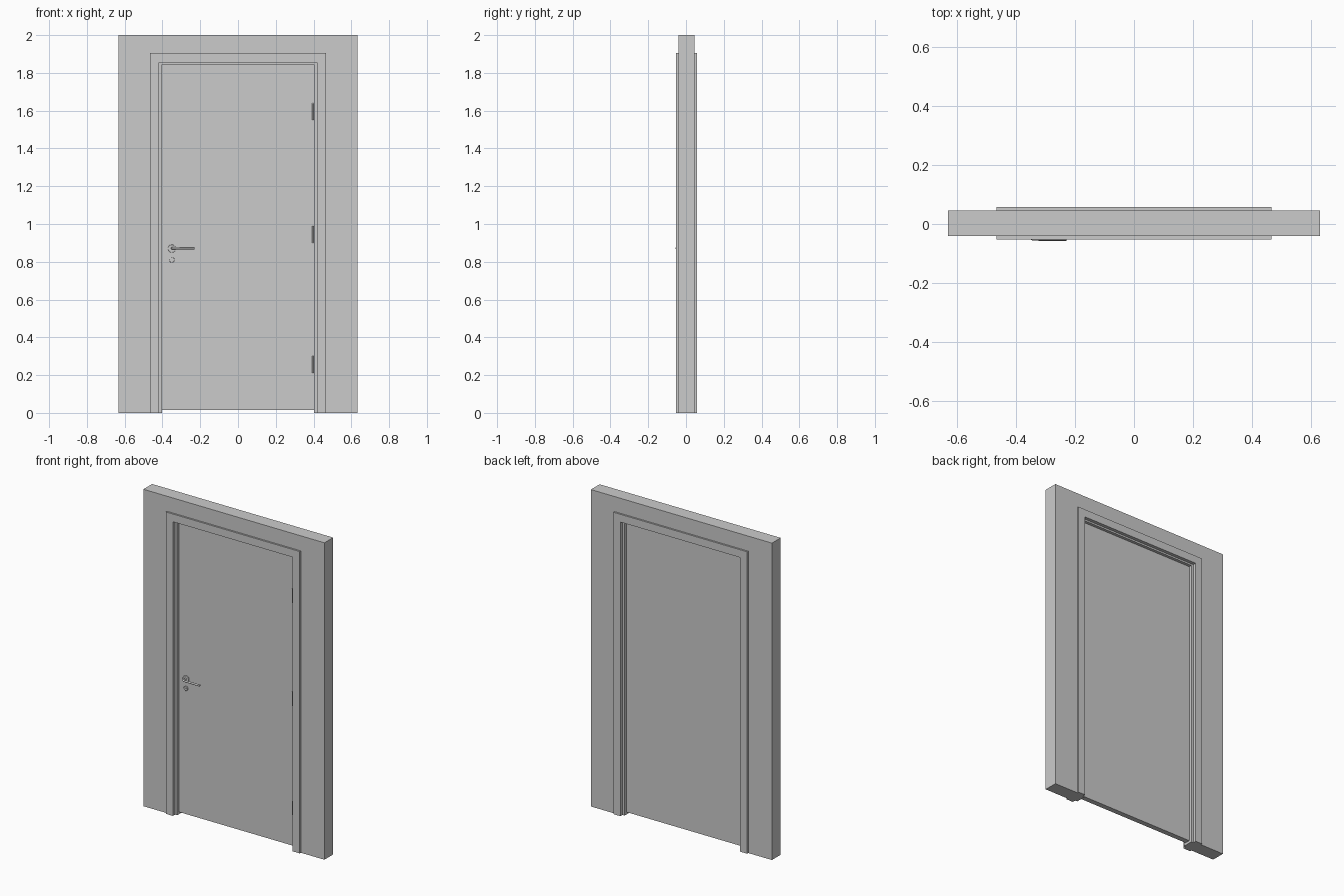
import bpy, bmesh, math

if "Cube" in bpy.data.objects:
    bpy.data.objects.remove(bpy.data.objects["Cube"])

def portal(name, ow, oz, iw, iz, y0, y1):
    """Upside-down U outline extruded along y."""
    pts = [(-ow, 0), (-ow, oz), (ow, oz), (ow, 0), (iw, 0), (iw, iz), (-iw, iz), (-iw, 0)]
    bm = bmesh.new()
    a = [bm.verts.new((x, y0, z)) for x, z in pts]
    b = [bm.verts.new((x, y1, z)) for x, z in pts]
    # left leg, head, right leg on both faces
    for q in ((0, 1, 6, 7), (1, 2, 5, 6), (2, 3, 4, 5)):
        bm.faces.new([a[i] for i in q])
        bm.faces.new([b[i] for i in reversed(q)])
    for i in range(8):
        j = (i + 1) % 8
        bm.faces.new((a[i], b[i], b[j], a[j]))
    bmesh.ops.recalc_face_normals(bm, faces=bm.faces)
    me = bpy.data.meshes.new(name)
    bm.to_mesh(me)
    bm.free()
    ob = bpy.data.objects.new(name, me)
    bpy.context.collection.objects.link(ob)
    return ob

def box(name, x0, x1, y0, y1, z0, z1):
    bpy.ops.mesh.primitive_cube_add(size=1, location=((x0+x1)/2, (y0+y1)/2, (z0+z1)/2))
    ob = bpy.context.object
    ob.name = name
    ob.scale = (x1-x0, y1-y0, z1-z0)
    return ob

def cylinder(name, r, length, loc, rot=(0, 0, 0), bevel=0):
    bpy.ops.mesh.primitive_cylinder_add(vertices=32, radius=r, depth=length, location=loc, rotation=rot)
    ob = bpy.context.object
    ob.name = name
    if bevel:
        m = ob.modifiers.new("bevel", 'BEVEL')
        m.width, m.segments = bevel, 3
    bpy.ops.object.shade_smooth_by_angle()
    return ob

# wall, jamb and the two casings
portal("wall", 0.632, 2.0, 0.418, 1.856, -0.041, 0.046)
portal("door_jamb", 0.418, 1.856, 0.403, 1.845, -0.031, 0.036)
portal("front_casing", 0.467, 1.905, 0.418, 1.856, -0.052, -0.041)
portal("back_casing", 0.467, 1.905, 0.418, 1.856, 0.046, 0.057)

# door leaf
LEAF = -0.015
box("door_leaf", -0.4025, 0.4025, LEAF, 0.018, 0.015, 1.8445)

# hinges
for i, z in enumerate((0.255, 0.945, 1.595)):
    cylinder(f"hinge_{i+1}", 0.005, 0.09, (0.397, LEAF - 0.004, z), bevel=0.0015)

# handle and keyhole roses
turn = (math.pi/2, 0, 0)
cylinder("handle_rose", 0.021, 0.008, (-0.35, LEAF - 0.004, 0.87), turn, 0.002)
cylinder("keyhole_rose", 0.014, 0.008, (-0.35, LEAF - 0.004, 0.81), turn, 0.002)
cylinder("key_cylinder", 0.005, 0.004, (-0.35, LEAF - 0.009, 0.81), turn)

# lever bent out of the rose and along the door
cu = bpy.data.curves.new("lever_handle", 'CURVE')
cu.dimensions = '3D'
cu.bevel_depth = 0.006
cu.bevel_resolution = 3
cu.use_fill_caps = True
path = [(-0.35, LEAF - 0.006), (-0.35, -0.042), (-0.348, -0.048), (-0.342, -0.051), (-0.23, -0.051)]
sp = cu.splines.new('POLY')
sp.points.add(len(path) - 1)
for p, (x, y) in zip(sp.points, path):
    p.co = (x, y, 0.872, 1)
sp.use_smooth = True
bpy.context.collection.objects.link(bpy.data.objects.new("lever_handle", cu))
